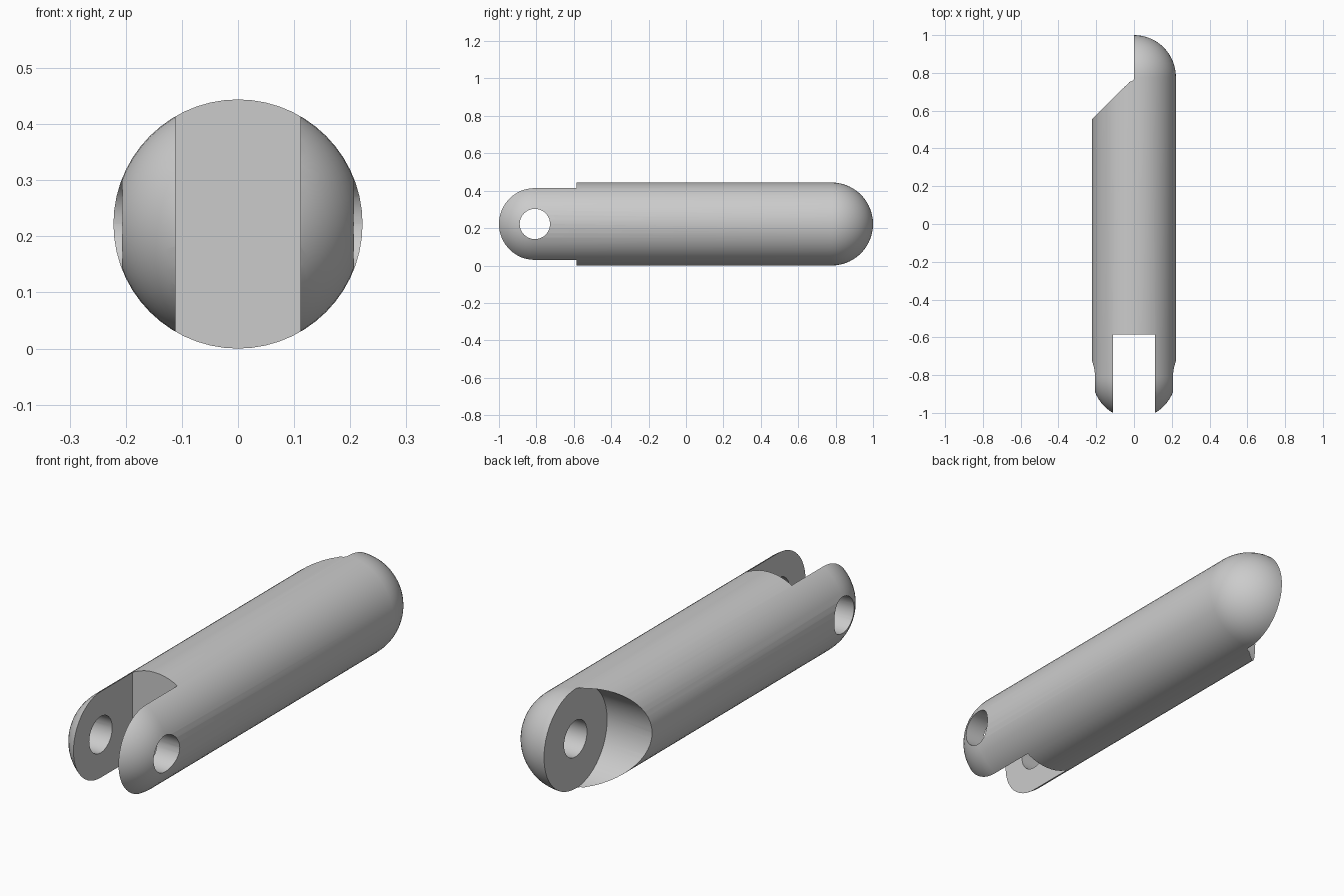
import bpy, bmesh, math
from mathutils import Vector

cube = bpy.data.objects.get("Cube")
if cube:
    bpy.data.objects.remove(cube, do_unlink=True)

R = 0.222               # body radius, also the height of the axis
BACK = 1 - R            # centre of the back dome and socket
FRONT = -0.808          # centre of the front dome and pin hole
HOLE = 0.081            # pin hole radius

grey = bpy.data.materials.new("light grey")
grey.use_nodes = True
colour = (0.6, 0.6, 0.6, 1)
grey.diffuse_color = colour
grey.node_tree.nodes["Principled BSDF"].inputs["Base Color"].default_value = colour


def add_object(name, bm):
    bmesh.ops.recalc_face_normals(bm, faces=bm.faces)
    mesh = bpy.data.meshes.new(name)
    bm.to_mesh(mesh)
    bm.free()
    mesh.materials.append(grey)
    obj = bpy.data.objects.new(name, mesh)
    bpy.context.collection.objects.link(obj)
    return obj


def arc(centre, radius, start, end, steps):
    angles = [math.radians(start + (end - start) * i / steps) for i in range(steps + 1)]
    return [(centre + radius * math.cos(a), radius * math.sin(a)) for a in angles]


def prism(name, outline, x0, x1):
    """Extrude a (y, height above axis) outline along x."""
    bm = bmesh.new()
    face = bm.faces.new([bm.verts.new((x0, y, R + h)) for y, h in outline])
    ext = bmesh.ops.extrude_face_region(bm, geom=[face])
    verts = [g for g in ext["geom"] if isinstance(g, bmesh.types.BMVert)]
    bmesh.ops.translate(bm, verts=verts, vec=(x1 - x0, 0, 0))
    return add_object(name, bm)


# Round-ended rod, turned about the y axis
bm = bmesh.new()
profile = arc(BACK, R, 0, 90, 14) + arc(FRONT, R, 90, 180, 14)
verts = [bm.verts.new((0, y, R + h)) for y, h in profile]
edges = [bm.edges.new(pair) for pair in zip(verts, verts[1:])]
bmesh.ops.spin(bm, geom=verts + edges, cent=Vector((0, 0, R)), axis=(0, 1, 0),
               angle=math.tau, steps=56, use_duplicate=False)
bmesh.ops.remove_doubles(bm, verts=bm.verts, dist=0.0001)
link = add_object("finger_link", bm)

# Fork slot, fork pin hole, rounded half-lap clearance and blind pin socket
slot = [(-1.5, -0.5), (FRONT + R, -0.5), (FRONT + R, 0.5), (-1.5, 0.5)]
clear_r = R * 1.002
clearance = arc(BACK, clear_r, 90, 270, 36) + [(1.5, -clear_r), (1.5, clear_r)]
cutters = [
    prism("fork_slot", slot, -R / 2, R / 2),
    prism("fork_pin_hole", arc(FRONT, HOLE, 0, 360, 40)[:-1], -0.5, 0.5),
    prism("half_lap_clearance", clearance, -0.5, 0),
    prism("pin_socket", arc(BACK, HOLE, 0, 360, 40)[:-1], -0.1, R / 2),
]

bpy.ops.object.select_all(action="DESELECT")
link.select_set(True)
bpy.context.view_layer.objects.active = link
for cutter in cutters:
    cutter.hide_render = True
    mod = link.modifiers.new(cutter.name, "BOOLEAN")
    mod.operation = "DIFFERENCE"
    mod.solver = "EXACT"
    mod.object = cutter
    bpy.ops.object.modifier_apply(modifier=mod.name)
    bpy.data.objects.remove(cutter, do_unlink=True)

bpy.ops.object.shade_smooth_by_angle(angle=math.radians(30))
